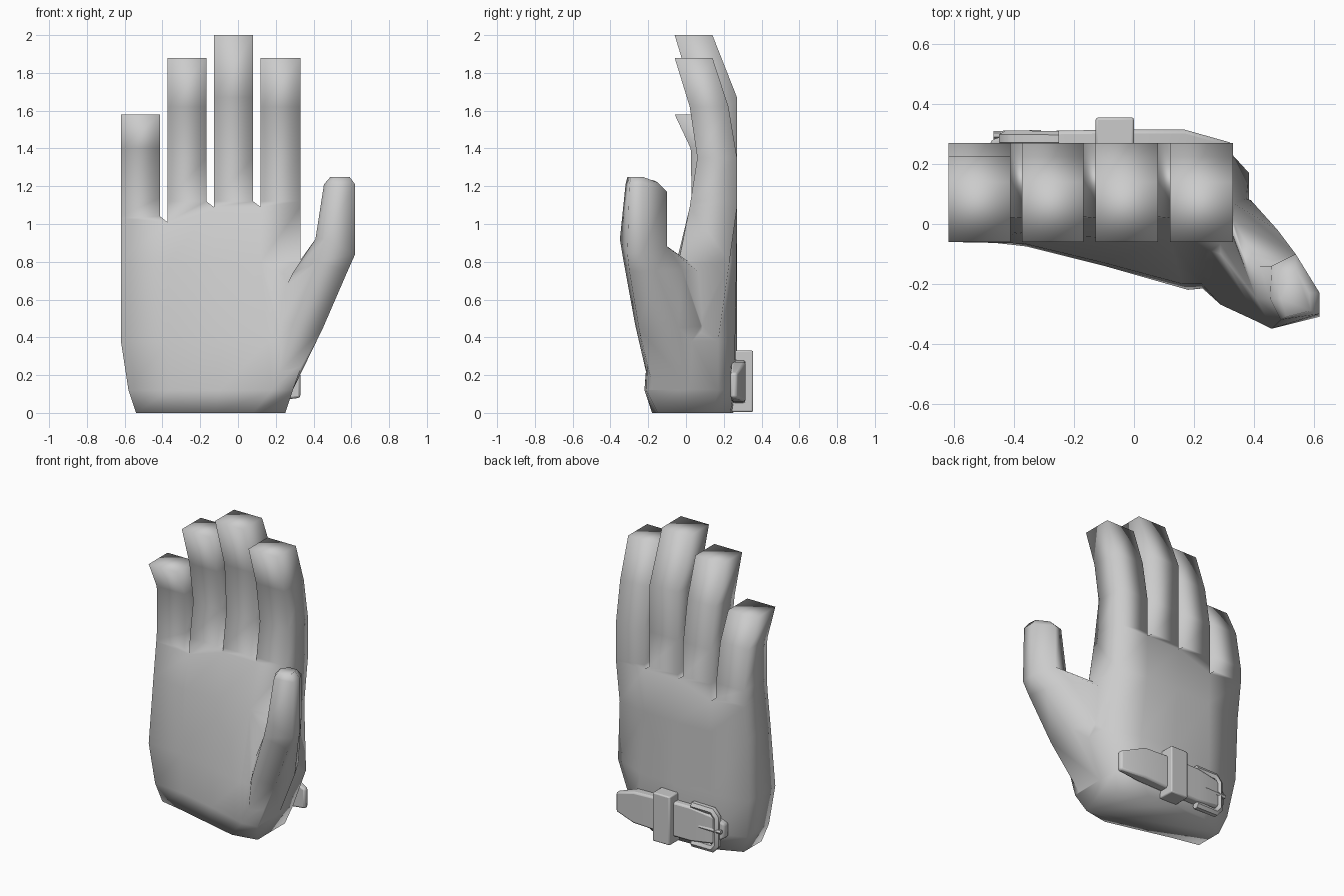
import bpy, bmesh, math

if "Cube" in bpy.data.objects:
    bpy.data.objects.remove(bpy.data.objects["Cube"])


def finish(bm, name):
    bmesh.ops.recalc_face_normals(bm, faces=bm.faces)
    me = bpy.data.meshes.new(name)
    bm.to_mesh(me)
    bm.free()
    ob = bpy.data.objects.new(name, me)
    bpy.context.collection.objects.link(ob)
    return ob


def skin(bm, rings):
    """Quads between consecutive rings of bmesh vertices."""
    n = len(rings[0])
    for a, b in zip(rings, rings[1:]):
        for i in range(n):
            j = (i + 1) % n
            bm.faces.new((a[i], a[j], b[j], b[i]))


def loft(name, rings):
    """Closed skin over a list of equal-length point rings."""
    bm = bmesh.new()
    vs = [[bm.verts.new(p) for p in r] for r in rings]
    skin(bm, vs)
    bm.faces.new(vs[0])
    bm.faces.new(vs[-1])
    return finish(bm, name)


def activate(ob):
    bpy.ops.object.select_all(action='DESELECT')
    ob.select_set(True)
    bpy.context.view_layer.objects.active = ob


def smooth(ob, deg):
    activate(ob)
    bpy.ops.object.shade_smooth_by_angle(angle=math.radians(deg))


def soften(ob, width):
    m = ob.modifiers.new("bevel", 'BEVEL')
    m.width, m.segments = width, 2
    smooth(ob, 40)


# palm: x, front y and back y of five columns, ring by ring up from the wrist
palm_rings = [
    (0.00, (-.54, -.35, -.12, .08, .25), (-.03, -.07, -.13, -.18, -.15), (.16, .24, .25, .235, .14)),
    (0.12, (-.58, -.36, -.10, .18, .29), (-.05, -.075, -.14, -.22, -.21), (.19, .268, .27, .255, .17)),
    (0.38, (-.62, -.37, -.10, .16, .385), (-.06, -.065, -.13, -.20, -.20), (.22, .268, .27, .26, .17)),
    (0.80, (-.62, -.37, -.12, .12, .33), (-.01, -.03, -.045, -.05, -.04), (.24, .268, .27, .268, .23)),
    (1.09, (-.62, -.374, -.128, .12, .33), (.02, .02, .02, .02, .02), (.27, .27, .27, .27, .27)),
]
knuckle_z = (1.03, 1.01, 1.09, 1.09, 1.09)
bm = bmesh.new()
rings = []
for z, xs, front, back in palm_rings:
    zs = knuckle_z if z > 1 else (z,) * 5
    pts = list(zip(xs, front, zs)) + list(zip(xs, back, zs))[::-1]
    rings.append([bm.verts.new(p) for p in pts])
skin(bm, rings)
bm.faces.new(rings[0])

# fingers grow from the palm's top cells; stations are (z, front y, back y)
side = [(1.12, .024, .27), (1.35, .06, .27), (1.62, .02, .225), (1.88, -.06, .14)]
fingers = [
    (-.62, -.412, [(1.04, .022, .27), (1.14, .03, .27), (1.4, .025, .225), (1.58, -.06, .14)]),
    (-.374, -.168, side),
    (-.128, .08, [(1.12, .024, .27), (1.35, .06, .27), (1.67, .04, .27), (2.0, -.06, .14)]),
    (.12, .33, side),
]
top = rings[-1]
for i, (x0, x1, stations) in enumerate(fingers):
    tube = [[top[i], top[i + 1], top[8 - i], top[9 - i]]]
    for z, f, b in stations:
        tube.append([bm.verts.new(p) for p in ((x0, f, z), (x1, f, z), (x1, b, z), (x0, b, z))])
    for a, b in zip(tube, tube[1:]):
        for k in range(4):
            j = (k + 1) % 4
            bm.faces.new((a[k], a[j], b[j], b[k]))
    bm.faces.new(tube[-1])
glove = finish(bm, "glove")

# thumb: rings ordered outer front, outer back, back, inner back, inner front, front
thumb_rings = [
    [(.27, -.16, .08), (.27, .03, .08), (.20, .12, .08), (.10, .10, .10), (.10, -.10, .10), (.19, -.18, .08)],
    [(.45, -.25, .45), (.45, -.04, .45), (.39, .08, .46), (.20, .14, .50), (.16, -.06, .48), (.29, -.27, .47)],
    [(.58, -.30, .75), (.56, -.16, .75), (.48, -.02, .76), (.28, .10, .74), (.29, -.10, .74), (.42, -.33, .80)],
    [(.62, -.31, .84), (.62, -.23, .85), (.54, -.10, .88), (.42, -.14, .91), (.41, -.25, .92), (.46, -.35, .92)],
    [(.62, -.30, 1.21), (.62, -.23, 1.21), (.54, -.10, 1.17), (.46, -.14, 1.19), (.455, -.25, 1.21), (.49, -.32, 1.21)],
    [(.59, -.29, 1.25), (.585, -.23, 1.25), (.54, -.15, 1.22), (.50, -.17, 1.23), (.49, -.25, 1.25), (.51, -.31, 1.25)],
]
thumb = loft("thumb", thumb_rings)
m = glove.modifiers.new("join", 'BOOLEAN')
m.operation, m.solver, m.object = 'UNION', 'EXACT', thumb
activate(glove)
bpy.ops.object.modifier_apply(modifier=m.name)
bpy.data.objects.remove(thumb)
smooth(glove, 100)

# wrist strap: stations along x as (x, y0, y1, z0, z1)
stations = [(.33, .235, .27, .08, .21), (.17, .24, .315, .06, .27), (-.06, .25, .315, .05, .28),
            (-.25, .25, .312, .05, .28), (-.40, .24, .305, .07, .26), (-.48, .23, .28, .12, .21)]
strap = loft("wrist_strap", [[(x, a, c), (x, b, c), (x, b, d), (x, a, d)] for x, a, b, c, d in stations])
soften(strap, .012)

# strap keeper loop
keeper = loft("strap_keeper", [[(x, .24, .005), (x, .356, .005), (x, .356, .33), (x, .24, .33)] for x in (-.128, 0)])
soften(keeper, .008)


# buckle frame and prong from bevelled curves
def rod(name, pts, r):
    cu = bpy.data.curves.new(name, 'CURVE')
    cu.dimensions = '3D'
    cu.bevel_depth, cu.bevel_resolution, cu.use_fill_caps = r, 1, True
    sp = cu.splines.new('POLY')
    sp.points.add(len(pts) - 1)
    for q, p in zip(sp.points, pts):
        q.co = (*p, 1)
    ob = bpy.data.objects.new(name, cu)
    bpy.context.collection.objects.link(ob)
    activate(ob)
    bpy.ops.object.convert(target='MESH')
    smooth(bpy.context.object, 50)


rod("buckle_frame", [(-.25, .285, .285), (-.40, .286, .285), (-.43, .286, .25),
                     (-.43, .286, .07), (-.40, .286, .035), (-.25, .285, .035)], .026)
rod("buckle_prong", [(-.31, .30, .165), (-.47, .297, .165)], .014)
